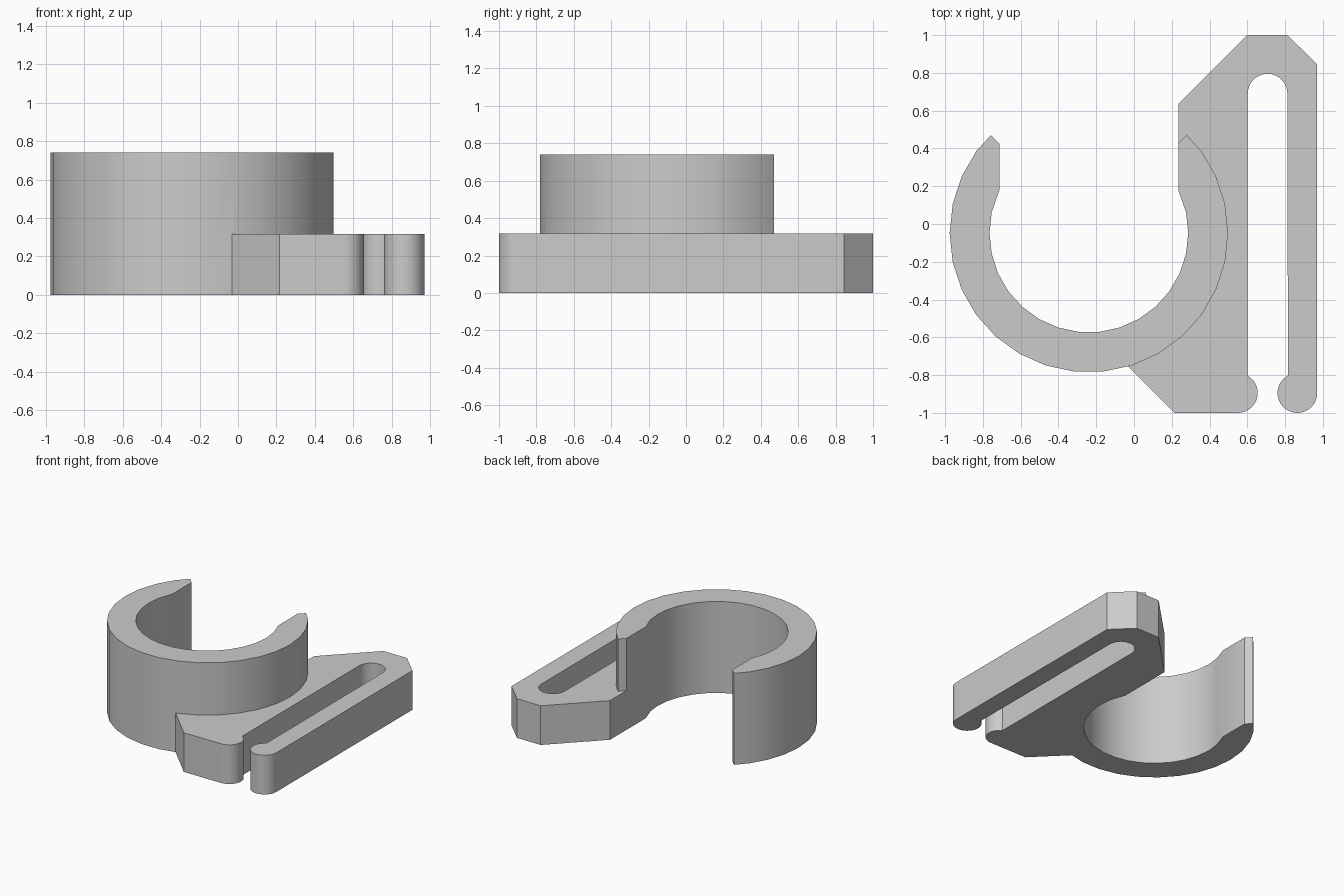
import bpy, bmesh
from math import cos, sin, radians, pi

cube = bpy.data.objects.get("Cube")
if cube:
    bpy.data.objects.remove(cube, do_unlink=True)

CX, CY = -0.239, -0.048      # ring centre
R_OUT, R_IN = 0.737, 0.526   # ring radii
GAP = 0.474                  # half width of the ring opening
RING_H, PLATE_H = 0.74, 0.317

grey = bpy.data.materials.new("plain grey")
grey.use_nodes = True
colour = (0.6, 0.6, 0.6, 1)
grey.diffuse_color = colour
grey.node_tree.nodes["Principled BSDF"].inputs["Base Color"].default_value = colour


def arc(x, y, r, start, end, steps):
    """Points on an arc, angles in degrees."""
    angles = [radians(start + (end - start) * i / steps) for i in range(steps + 1)]
    return [(x + r * cos(a), y + r * sin(a)) for a in angles]


def prism(name, outline, height):
    """Extrude a flat outline up from the ground."""
    bm = bmesh.new()
    face = bm.faces.new([bm.verts.new((x, y, 0)) for x, y in outline])
    top = bmesh.ops.extrude_face_region(bm, geom=[face])["geom"]
    bmesh.ops.translate(bm, vec=(0, 0, height),
                        verts=[v for v in top if isinstance(v, bmesh.types.BMVert)])
    bmesh.ops.recalc_face_normals(bm, faces=bm.faces)
    mesh = bpy.data.meshes.new(name)
    bm.to_mesh(mesh)
    bm.free()
    mesh.materials.append(grey)
    obj = bpy.data.objects.new(name, mesh)
    bpy.context.collection.objects.link(obj)
    return obj


# Open ring: outer wall, bevelled tips, straight opening, inner wall
tip = R_OUT * 0.7035
lip = (CX + GAP, CY + GAP)
inner_y = CY + 0.226
outline = [(CX - tip, CY + tip)]
outline += arc(CX, CY, R_OUT, 144, 396, 21)
outline += [(CX + tip, CY + tip), lip, (CX + GAP, inner_y)]
outline += arc(CX, CY, R_IN, 384, 156, 19)[1:-1]
outline += [(CX - GAP, inner_y), (CX - GAP, CY + GAP)]
ring = prism("open_ring", outline, RING_H)

# Belt clip plate: root buried in the ring, slot and rounded end bumps
r = 0.105
outline = [(CX + GAP, 0.635), lip]
outline += arc(CX, CY, 0.63, 36, -72, 9)
outline += [(-0.1, -0.685), (0.215, -1)]
outline += arc(0.55, -0.895, r, -90, 61.6, 16)
outline += arc(0.707, 0.69, r, 180, 0, 20)
outline += arc(0.865, -0.895, r, 118.4, 360, 26)
outline += [(0.97, 0.845), (0.812, 1), (0.6, 1)]
plate = prism("clip_plate", outline, PLATE_H)

# Fuse the ring and the plate
union = ring.modifiers.new("fuse", 'BOOLEAN')
union.operation = 'UNION'
union.solver = 'EXACT'
union.object = plate
bpy.context.view_layer.objects.active = ring
ring.select_set(True)
bpy.ops.object.modifier_apply(modifier=union.name)
bpy.data.objects.remove(plate, do_unlink=True)
ring.name = "ring_clip"

bpy.ops.object.select_all(action='DESELECT')
ring.select_set(True)
bpy.context.view_layer.objects.active = ring
bpy.ops.object.shade_smooth_by_angle(angle=pi / 6)
